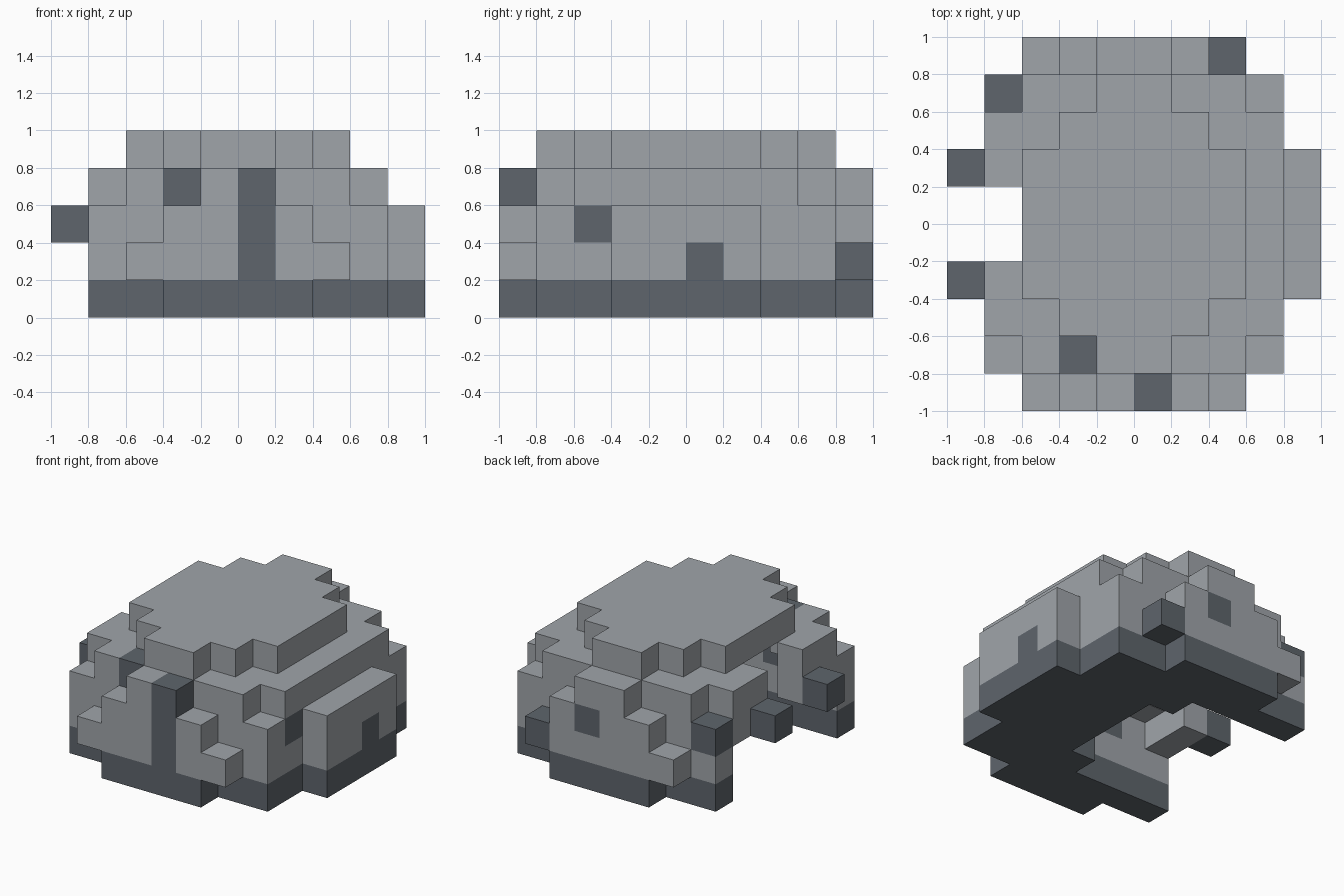
import bpy, bmesh
from mathutils import Vector

cube = bpy.data.objects.get("Cube")
if cube:
    bpy.data.objects.remove(cube, do_unlink=True)

BLOCK = 0.2   # edge of one stone block
COUNT = 10    # blocks along each side


def material(name, colour):
    mat = bpy.data.materials.new(name)
    mat.use_nodes = True
    mat.diffuse_color = (*colour, 1)
    node = mat.node_tree.nodes["Principled BSDF"]
    node.inputs["Base Color"].default_value = (*colour, 1)
    node.inputs["Roughness"].default_value = 0.9
    return mat


light_stone = material("light_stone", (0.352, 0.376, 0.402))
dark_stone = material("dark_stone", (0.112, 0.130, 0.150))

# Each course lists spans of blocks (first, last) row by row from the front
# edge to the middle; the back half mirrors the front half.
courses = {
    "footing": [[(3, 6)], [(1, 8)], [(5, 8)], [(6, 9)], [(6, 9)]],
    "lower_wall": [[(2, 7)], [(1, 8)], [(8, 8)], [(8, 9)], [(8, 9)]],
    "upper_wall": [[(3, 6)], [(1, 8)], [(1, 1), (8, 8)], [(1, 1), (8, 9)], [(8, 9)]],
    "shoulder": [[(4, 5)], [(2, 7)], [(1, 2), (7, 8)], [(1, 1), (8, 8)], [(8, 8)]],
    "roof": [[], [(4, 5)], [(3, 6)], [(2, 7)], [(2, 7)]],
}

parts = {}
for level, (name, rows) in enumerate(courses.items()):
    cells = set()
    for row, spans in enumerate(rows):
        for first, last in spans:
            for i in range(first, last + 1):
                cells.add((i, row, level))
                cells.add((i, COUNT - 1 - row, level))
    parts[name] = cells

# Blocks that stick out beside the entrance
parts["entrance_studs"] = {(0, 3, 2), (0, 6, 2)}

# Dark blocks: the whole footing, the studs and scattered stones
dark = parts["footing"] | parts["entrance_studs"]
dark |= {(5, 0, k) for k in (1, 2, 3)}               # front column
dark |= {(3, 1, 2), (3, 1, 3)}                       # front wall stone
dark |= {(8, 2, 2), (9, 5, 1)}                       # side stones
dark |= {(7, 9, 1), (5, 9, 2), (1, 8, 2)}            # back stones

solid = set().union(*parts.values())


def block_faces(bm, cell):
    """Add the uncovered sides of one block."""
    for axis in range(3):
        for sign in (-1, 1):
            neighbour = list(cell)
            neighbour[axis] += sign
            if tuple(neighbour) in solid:
                continue
            u, v = Vector(), Vector()
            u[(axis + 1) % 3] = v[(axis + 2) % 3] = 0.5
            normal = Vector()
            normal[axis] = 0.5 * sign
            centre = Vector(cell) + Vector((0.5, 0.5, 0.5)) + normal
            corners = [centre - u - v, centre + u - v, centre + u + v, centre - u + v]
            if sign < 0:
                corners.reverse()
            shift = Vector((COUNT / 2, COUNT / 2, 0))
            face = bm.faces.new([bm.verts.new((c - shift) * BLOCK) for c in corners])
            face.material_index = int(cell in dark)


def build(name, cells):
    bm = bmesh.new()
    for cell in sorted(cells):
        block_faces(bm, cell)
    bmesh.ops.remove_doubles(bm, verts=bm.verts[:], dist=0.001)
    # Join coplanar faces of the same colour
    bmesh.ops.dissolve_limit(bm, angle_limit=0.01, verts=bm.verts[:],
                             edges=bm.edges[:], delimit={"MATERIAL"})
    mesh = bpy.data.meshes.new(name)
    bm.to_mesh(mesh)
    bm.free()
    mesh.materials.append(light_stone)
    mesh.materials.append(dark_stone)
    bpy.context.collection.objects.link(bpy.data.objects.new(name, mesh))


for name, cells in parts.items():
    build(name, cells)
